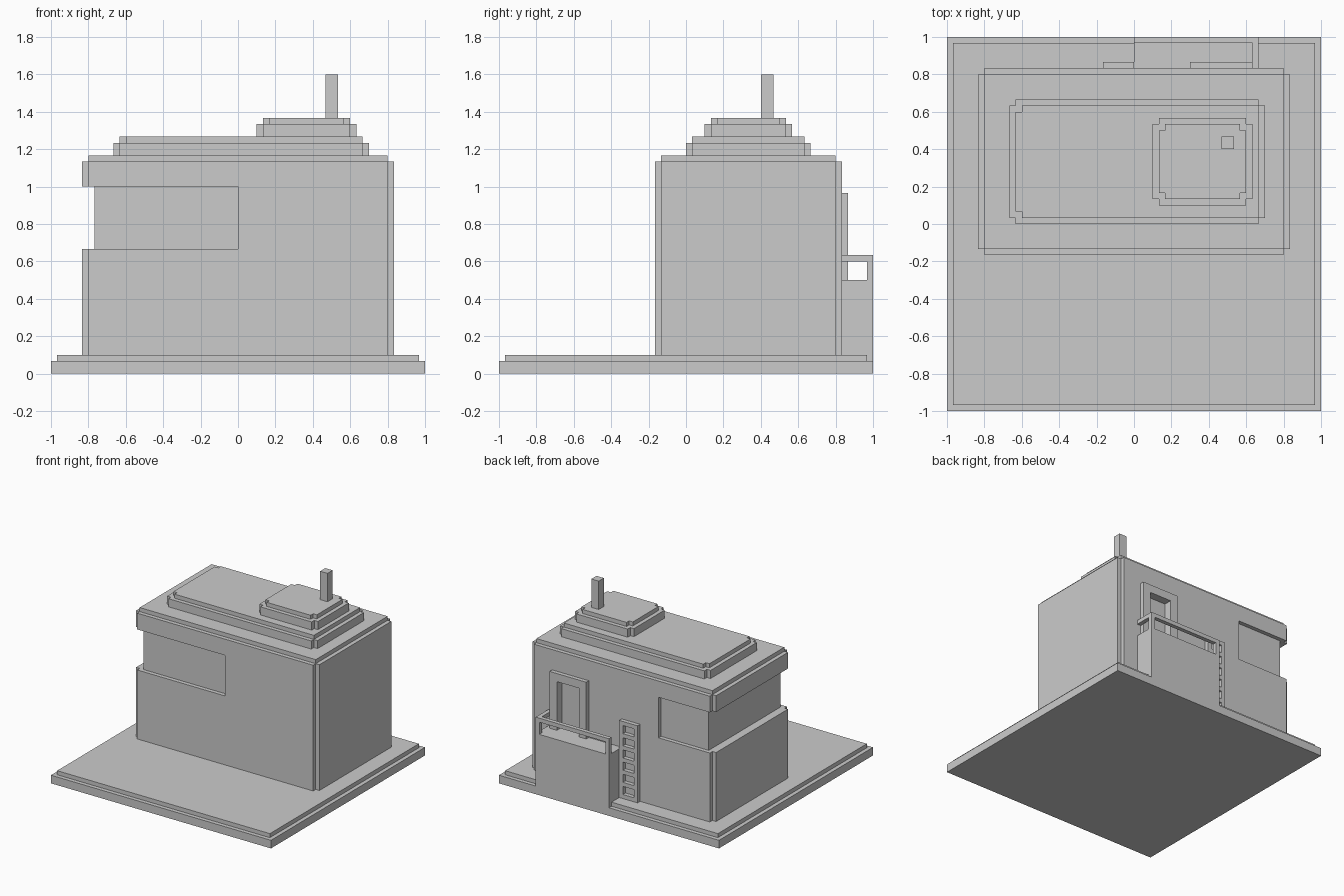
import bpy, bmesh

if "Cube" in bpy.data.objects:
    bpy.data.objects.remove(bpy.data.objects["Cube"])

U = 1 / 30  # the model sits on a regular grid of this step


def prism(name, outline, z0, z1):
    """Extrude a plan outline (grid units) from z0 to z1."""
    bm = bmesh.new()
    face = bm.faces.new([bm.verts.new((x * U, y * U, z0 * U)) for x, y in outline])
    top = bmesh.ops.extrude_face_region(bm, geom=[face])["geom"]
    verts = [v for v in top if isinstance(v, bmesh.types.BMVert)]
    bmesh.ops.translate(bm, verts=verts, vec=(0, 0, (z1 - z0) * U))
    bmesh.ops.recalc_face_normals(bm, faces=bm.faces)
    mesh = bpy.data.meshes.new(name)
    bm.to_mesh(mesh)
    bm.free()
    ob = bpy.data.objects.new(name, mesh)
    bpy.context.collection.objects.link(ob)
    return ob


def box(name, x0, x1, y0, y1, z0, z1):
    return prism(name, [(x0, y0), (x1, y0), (x1, y1), (x0, y1)], z0, z1)


def notched(name, x0, x1, y0, y1, z0, z1, right=True):
    """Box with one-step notches in its vertical corners."""
    pts = [(x0, y1 - 1), (x0, y0 + 1), (x0 + 1, y0 + 1), (x0 + 1, y0)]
    if right:
        pts += [(x1 - 1, y0), (x1 - 1, y0 + 1), (x1, y0 + 1),
                (x1, y1 - 1), (x1 - 1, y1 - 1), (x1 - 1, y1)]
    else:
        pts += [(x1, y0), (x1, y1)]
    pts += [(x0 + 1, y1), (x0 + 1, y1 - 1)]
    return prism(name, pts, z0, z1)


def cut(target, cutter):
    cutter.hide_render = True
    cutter.hide_viewport = True
    cutter.display_type = 'WIRE'
    mod = target.modifiers.new(cutter.name, 'BOOLEAN')
    mod.operation = 'DIFFERENCE'
    mod.solver = 'EXACT'
    mod.object = cutter


# Stepped ground slab
box("ground_slab", -30, 30, -30, 30, 0, 2)
box("ground_top", -29, 29, -29, 29, 2, 3)

# House body with the wrap-around window recess on the left
body = notched("house_body", -25, 25, -5, 25, 3, 34)
recess = [(-30, -10), (0, -10), (0, -4), (-23, -4), (-23, 24),
          (-10, 24), (-10, 30), (-30, 30)]
cut(body, prism("window_cutter", recess, 20, 30))

# Roof tiers and chimney
box("roof_edge", -24, 24, -4, 24, 34, 35)
notched("roof_tier_lower", -20, 21, 0, 20, 35, 37)
notched("roof_tier_upper", -19, 20, 1, 19, 37, 38, right=False)
notched("dome_tier_lower", 3, 19, 3, 17, 38, 40)
notched("dome_tier_upper", 4, 18, 4, 16, 40, 41)
box("chimney", 14, 16, 12, 14, 41, 48)

# Balcony block with railing, open on the ladder side
box("balcony_block", 0, 20, 25, 30, 2, 15)
box("rail_post_left", 0, 1, 29, 30, 15, 18)
box("rail_post_right", 19, 20, 29, 30, 15, 18)
prism("balcony_rail", [(0, 29), (19, 29), (19, 25), (20, 25), (20, 30), (0, 30)], 18, 19)

# Door frame around a recessed doorway
box("door_frame_left", 9, 11, 25, 26, 15, 29)
box("door_frame_right", 17, 19, 25, 26, 15, 29)
box("door_frame_top", 11, 17, 25, 26, 27, 29)
cut(body, box("doorway_cutter", 11, 17, 24, 28, 15, 27))

# Ladder up to the balcony
for side, x in (("left", -5), ("right", -1)):
    box("ladder_rail_" + side, x, x + 1, 25, 26, 3, 22)
for i in range(7):
    box(f"ladder_rung_{i + 1}", -4, -1, 25, 26, 3 + 3 * i, 4 + 3 * i)
